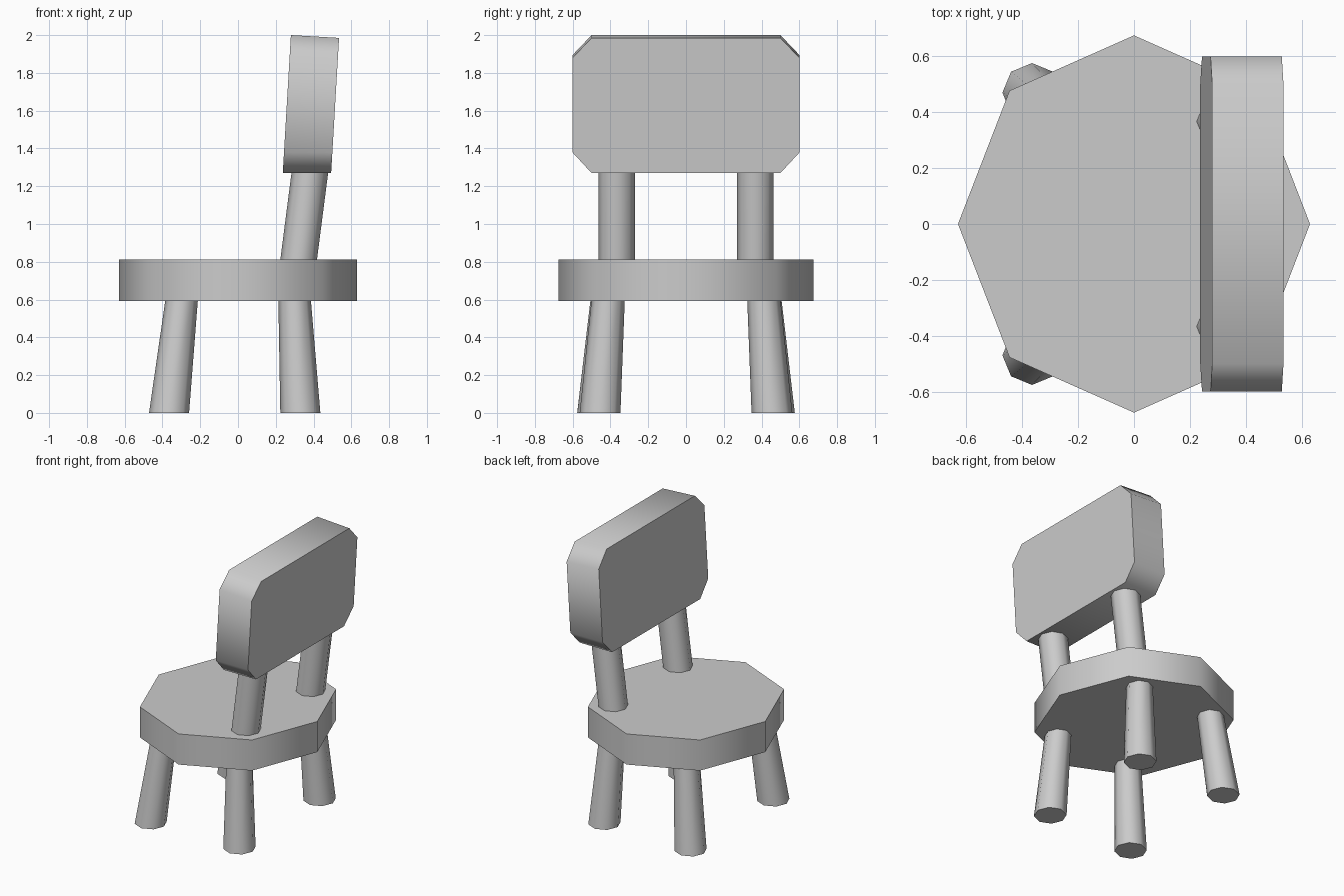
import bpy, bmesh, math
from mathutils import Vector

cube = bpy.data.objects.get("Cube")
if cube:
    bpy.data.objects.remove(cube, do_unlink=True)

grey = bpy.data.materials.new("plain_grey")
grey.use_nodes = True
grey.diffuse_color = (0.6, 0.6, 0.6, 1)
grey.node_tree.nodes["Principled BSDF"].inputs["Base Color"].default_value = (0.6, 0.6, 0.6, 1)


def loft(name, lower, upper):
    """Solid between two matching rings, smooth round the sides, flat caps."""
    bm = bmesh.new()
    a = [bm.verts.new(p) for p in lower]
    b = [bm.verts.new(p) for p in upper]
    n = len(a)
    for i in range(n):
        j = (i + 1) % n
        bm.faces.new((a[i], a[j], b[j], b[i]))
    bm.faces.new(a[::-1])
    bm.faces.new(b)
    bmesh.ops.recalc_face_normals(bm, faces=bm.faces)
    mesh = bpy.data.meshes.new(name)
    bm.to_mesh(mesh)
    bm.free()
    mesh.materials.append(grey)
    obj = bpy.data.objects.new(name, mesh)
    bpy.context.collection.objects.link(obj)
    bpy.ops.object.select_all(action='DESELECT')
    obj.select_set(True)
    bpy.context.view_layer.objects.active = obj
    bpy.ops.object.shade_smooth_by_angle(angle=math.radians(60))
    return obj


def octagon(centre, rx, ry):
    c = Vector(centre)
    return [c + Vector((rx * math.cos(k * math.pi / 4), ry * math.sin(k * math.pi / 4), 0))
            for k in range(8)]


# Seat
loft("seat", octagon((0, 0, 0.593), 0.63, 0.675), octagon((0, 0, 0.813), 0.63, 0.675))

# Splayed legs and leaning back posts, one on each side
for side, label in ((1, "left"), (-1, "right")):
    loft("outer_leg_" + label,
         octagon((-0.365, side * 0.47, 0), 0.106, 0.106),
         octagon((-0.295, side * 0.415, 0.63), 0.085, 0.087))
    loft("inner_leg_" + label,
         octagon((0.33, side * 0.455, 0), 0.106, 0.108),
         octagon((0.298, side * 0.41, 0.63), 0.085, 0.087))
    loft("back_post_" + label,
         octagon((0.317, side * 0.367, 0.78), 0.097, 0.097),
         octagon((0.384, side * 0.367, 1.3), 0.097, 0.097))


# Tilted backrest with clipped corners
def back_outline(x_low, x_high, z_high):
    z_low = 1.27
    corners = [(0.5, z_low), (0.6, z_low + 0.108), (0.6, z_high - 0.105), (0.5, z_high)]
    outline = corners + [(-y, z) for y, z in reversed(corners)]
    slope = (x_high - x_low) / (z_high - z_low)
    return [Vector((x_low + (z - z_low) * slope, y, z)) for y, z in outline]


loft("backrest", back_outline(0.237, 0.28, 2.0), back_outline(0.493, 0.535, 1.985))
